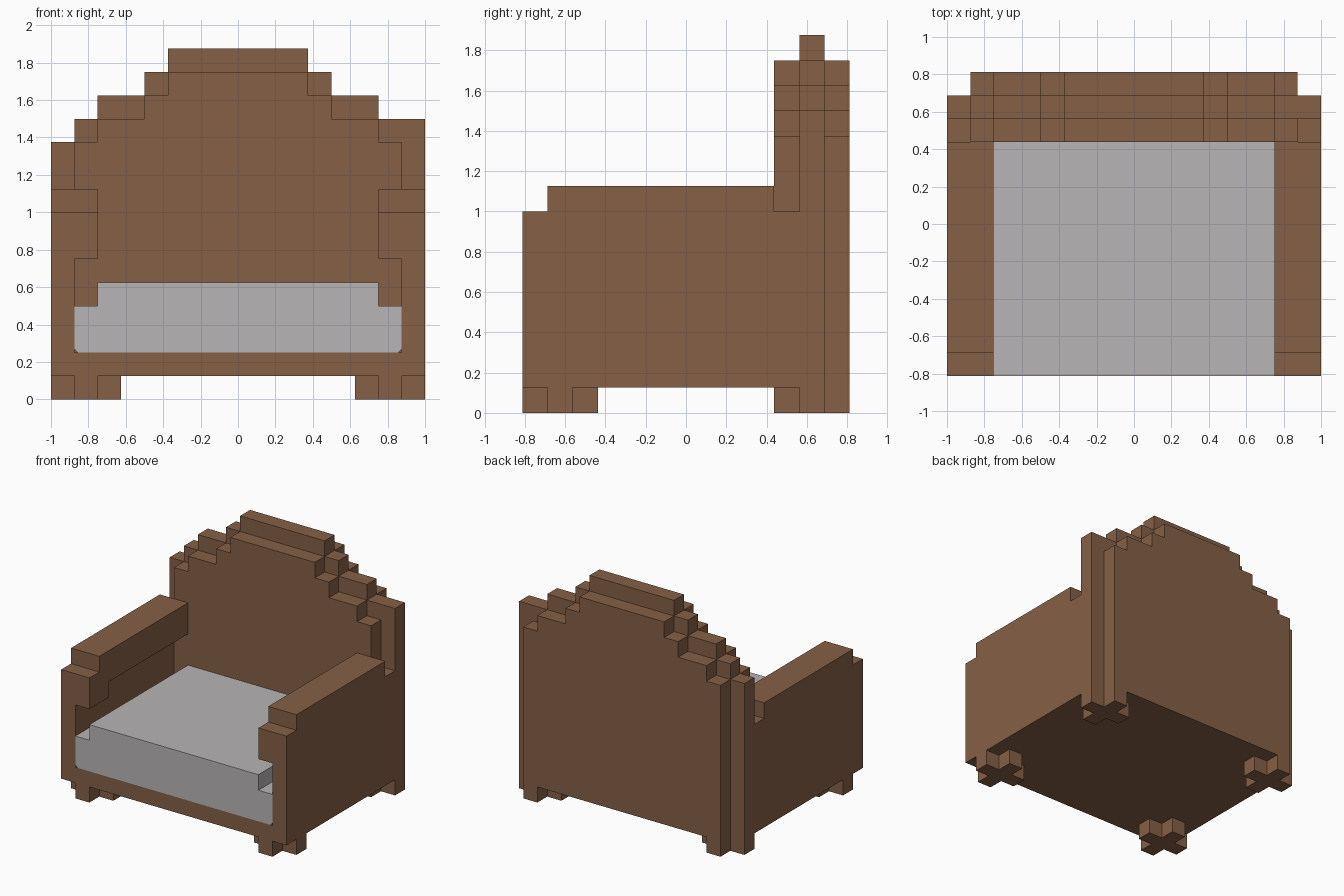
import bpy
import bmesh
from mathutils import Vector

if "Cube" in bpy.data.objects:
    bpy.data.objects.remove(bpy.data.objects["Cube"], do_unlink=True)

U = 0.125          # block size; all part sizes below are in blocks
FRONT, BACK = -6.5, 6.5
BACKREST = 3.5     # front plane of the backrest


def material(name, rgb):
    m = bpy.data.materials.new(name)
    m.use_nodes = True
    m.diffuse_color = (*rgb, 1)
    m.node_tree.nodes["Principled BSDF"].inputs["Base Color"].default_value = (*rgb, 1)
    return m


brown = material("brown wood", (0.238, 0.117, 0.061))
grey = material("light grey cloth", (0.479, 0.462, 0.468))


def extrude(name, profile, axis, start, end, mat):
    """Extrude a flat outline along axis x, y or z from start to end."""
    place = {"x": lambda a, b: (start, a, b),
             "y": lambda a, b: (a, start, b),
             "z": lambda a, b: (a, b, start)}[axis]
    step = Vector([(end - start) * (axis == c) for c in "xyz"]) * U
    bm = bmesh.new()
    face = bm.faces.new([bm.verts.new(Vector(place(a, b)) * U) for a, b in profile])
    new = bmesh.ops.extrude_face_region(bm, geom=[face])["geom"]
    bmesh.ops.translate(bm, vec=step, verts=[v for v in new if isinstance(v, bmesh.types.BMVert)])
    bmesh.ops.recalc_face_normals(bm, faces=bm.faces)
    mesh = bpy.data.meshes.new(name)
    bm.to_mesh(mesh)
    bm.free()
    mesh.materials.append(mat)
    obj = bpy.data.objects.new(name, mesh)
    bpy.context.collection.objects.link(obj)
    return obj


def rect(a, b, c, d):
    return [(a, b), (c, b), (c, d), (a, d)]


def staircase(steps, bottom):
    """Right-hand outline climbing inward through (half width, top) steps."""
    points, z = [], bottom
    for width, top in steps:
        points += [(width, z), (width, top)]
        z = top
    return points


def stepped_panel(name, left, right, y0, y1):
    outline = staircase(right, 1) + [(-x, z) for x, z in reversed(staircase(left, 1))]
    extrude(name, outline, "y", y0, y1, brown)


# Seat base
extrude("seat_base", rect(-8, FRONT, 8, BACKREST), "z", 1, 2, brown)

# Backrest: three stepped layers, the middle one a block taller
crown = [(7, 11), (6, 12), (4, 13), (3, 14)]
tall = [(w, t + 1) for w, t in crown]
front_steps = [(8, 8)] + crown
stepped_panel("backrest_front", front_steps, front_steps, BACKREST, BACKREST + 1)
stepped_panel("backrest_middle", [(8, 11)] + tall, [(8, 12)] + tall[1:],
              BACKREST + 1, BACKREST + 2)
stepped_panel("backrest_rear", crown, crown, BACKREST + 2, BACK)

# Side panels and armrests with a lowered front end
panel = [(FRONT, 2), (BACKREST, 2), (BACKREST, 9), (FRONT + 1, 9), (FRONT + 1, 8), (FRONT, 8)]
rest = [(FRONT, 6), (FRONT + 2, 6), (FRONT + 2, 7), (BACKREST, 7)] + panel[2:]
for side, s in (("left", 1), ("right", -1)):
    extrude(side + "_side_panel", panel, "x", 7 * s, 8 * s, brown)
    extrude(side + "_armrest", rest, "x", 6 * s, 7 * s, brown)

# Cushion with side ledges and clipped lower corners
half = [(6.85, 2), (7, 2.15), (7, 4), (6, 4), (6, 5)]
extrude("cushion", half + [(-x, z) for x, z in reversed(half)], "y", FRONT, BACKREST, grey)

# Cross-shaped feet
cross = []
quarter = [(1.5, -0.5), (1.5, 0.5), (0.5, 0.5)]
for turn in range(4):
    cross += quarter
    quarter = [(-b, a) for a, b in quarter]
for end, cy in (("front", FRONT + 1.5), ("back", BACK - 1.5)):
    for side, cx in (("left", 6.5), ("right", -6.5)):
        extrude(f"{end}_{side}_foot", [(cx + a, cy + b) for a, b in cross], "z", 0, 1, brown)
